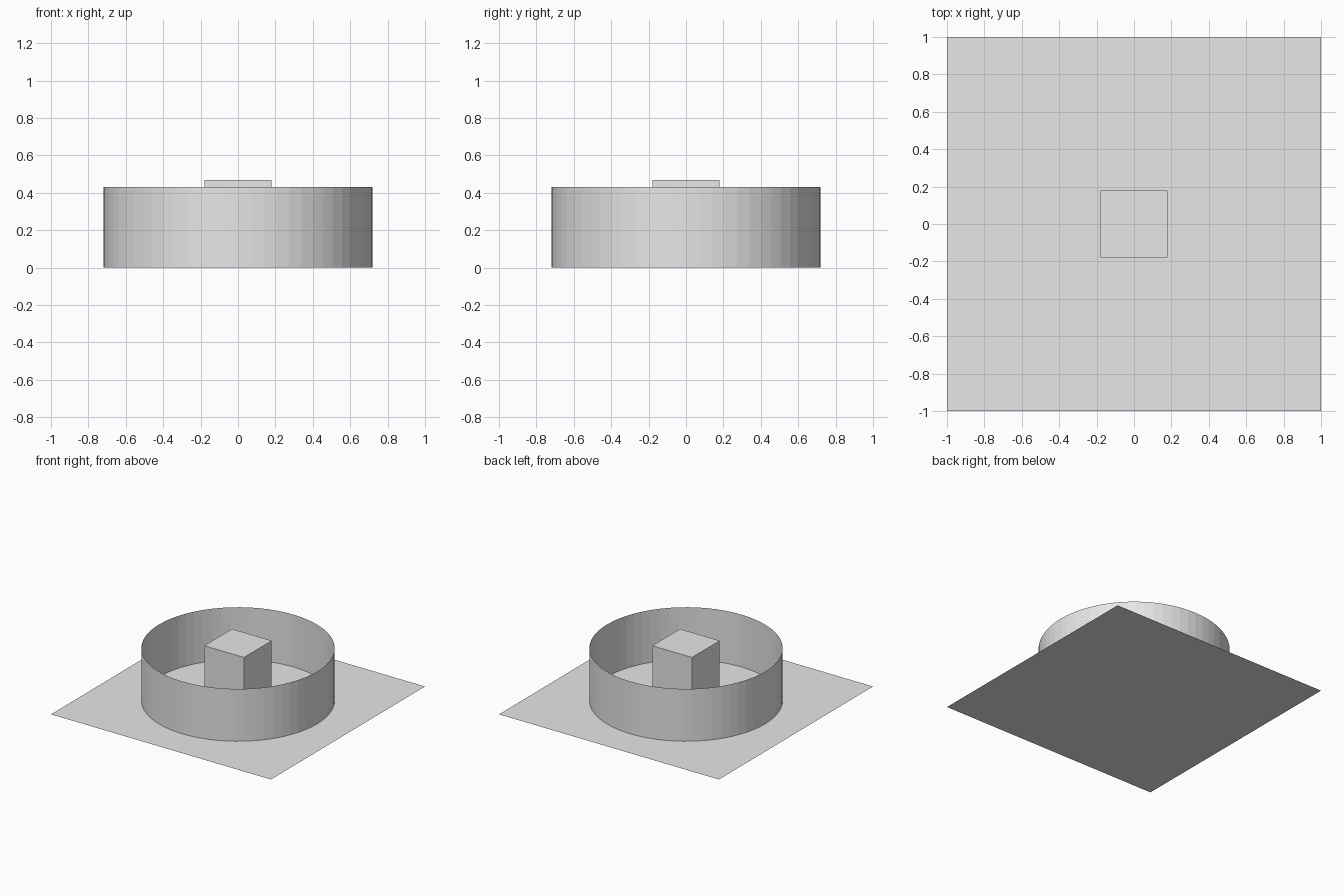
import bpy

default = bpy.data.objects.get("Cube")
if default:
    bpy.data.objects.remove(default, do_unlink=True)

# One plain grey for everything
grey = bpy.data.materials.new("plain_grey")
grey.use_nodes = True
colour = (0.8, 0.8, 0.8, 1)
grey.diffuse_color = colour
for node in grey.node_tree.nodes:
    if node.type == 'BSDF_PRINCIPLED':
        node.inputs["Base Color"].default_value = colour


def finish(name):
    obj = bpy.context.object
    obj.name = name
    obj.data.name = name
    obj.data.materials.clear()
    obj.data.materials.append(grey)
    return obj


# Thin square ground sheet
bpy.ops.mesh.primitive_plane_add(size=2, location=(0, 0, 0))
finish("ground_sheet")

# Open, faceted ring wall standing on the sheet
WALL = 0.43
bpy.ops.mesh.primitive_cylinder_add(vertices=64, radius=0.72, depth=WALL,
                                    end_fill_type='NOTHING',
                                    location=(0, 0, WALL / 2))
finish("ring_wall")

# Block in the middle, a little taller than the wall
BLOCK = 0.47
bpy.ops.mesh.primitive_cube_add(size=1, location=(0, 0, BLOCK / 2))
block = finish("centre_block")
block.scale = (0.36, 0.36, BLOCK)
